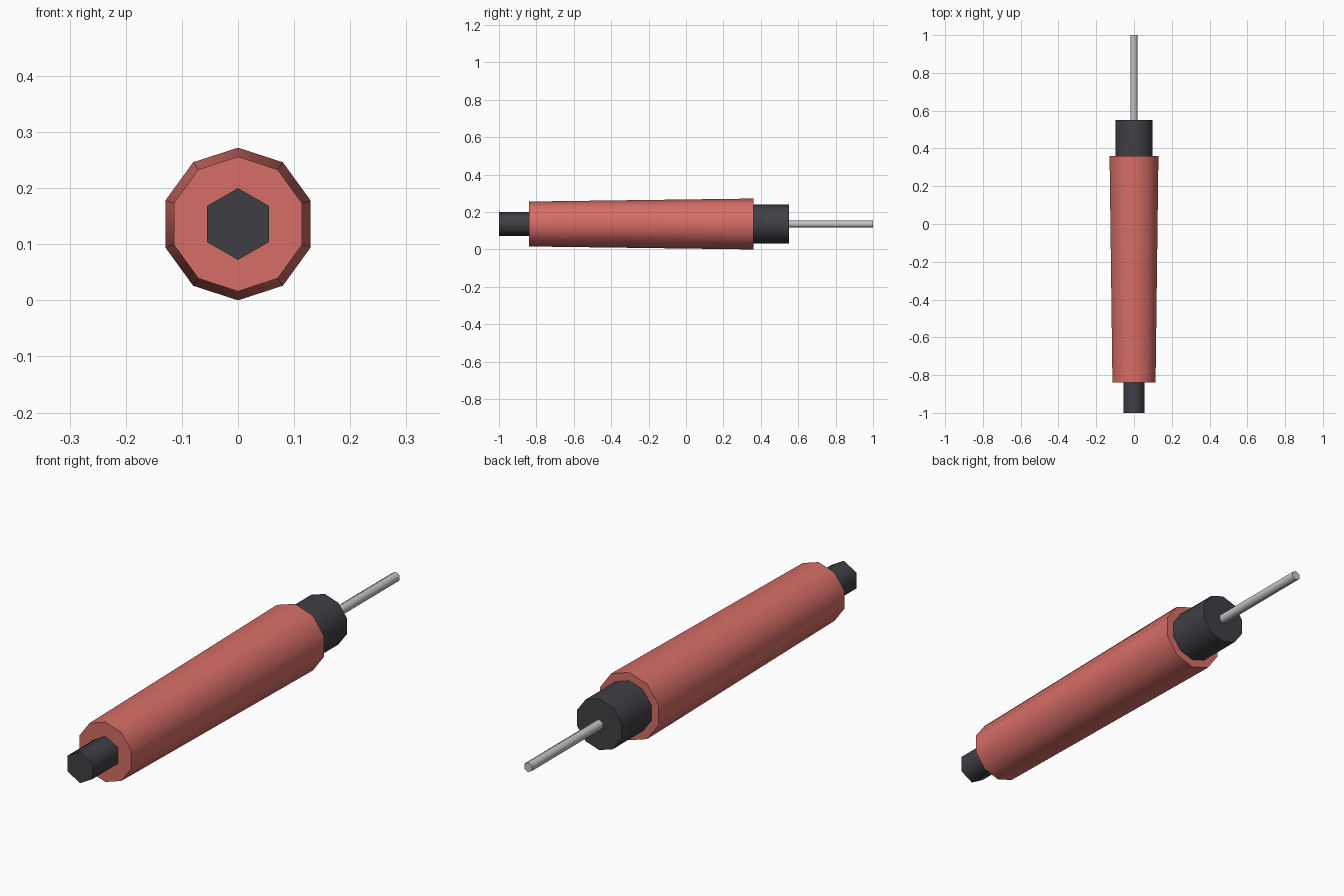
import bpy
import bmesh
import math
from mathutils import Matrix

cube = bpy.data.objects.get("Cube")
if cube:
    bpy.data.objects.remove(cube, do_unlink=True)

AXIS_Z = 0.136  # height of the tool's long axis


def material(name, colour, roughness=0.6):
    mat = bpy.data.materials.new(name)
    mat.use_nodes = True
    mat.diffuse_color = (*colour, 1)
    bsdf = mat.node_tree.nodes["Principled BSDF"]
    bsdf.inputs["Base Color"].default_value = (*colour, 1)
    bsdf.inputs["Roughness"].default_value = roughness
    return mat


def prism(name, sides, y_front, y_back, r_front, r_back, mat):
    """Capped, optionally tapered prism along y with a corner pointing up."""
    bm = bmesh.new()
    bmesh.ops.create_cone(bm, cap_ends=True, segments=sides, radius1=r_front,
                          radius2=r_back, depth=y_back - y_front)
    bm.transform(Matrix.Translation((0, (y_front + y_back) / 2, AXIS_Z))
                 @ Matrix.Rotation(-math.pi / 2, 4, 'X'))
    bmesh.ops.recalc_face_normals(bm, faces=bm.faces)
    mesh = bpy.data.meshes.new(name)
    bm.to_mesh(mesh)
    bm.free()
    mesh.materials.append(mat)
    obj = bpy.data.objects.new(name, mesh)
    bpy.context.collection.objects.link(obj)
    # Smooth around the sides, sharp at the end rims
    bpy.ops.object.select_all(action='DESELECT')
    obj.select_set(True)
    bpy.context.view_layer.objects.active = obj
    bpy.ops.object.shade_smooth_by_angle(angle=math.radians(65))
    return obj


red = material("coral red", (0.68, 0.155, 0.135))
black = material("charcoal", (0.051, 0.051, 0.06))
steel = material("light steel", (0.55, 0.55, 0.56), 0.4)

# Grip, its end plug, the collar and the thin shaft
prism("handle", 10, -0.84, 0.36, 0.12, 0.136, red)
prism("end_plug", 6, -1.0, -0.84, 0.064, 0.064, black)
prism("collar", 10, 0.36, 0.55, 0.103, 0.103, black)
prism("shaft", 6, 0.55, 1.0, 0.02, 0.02, steel)
